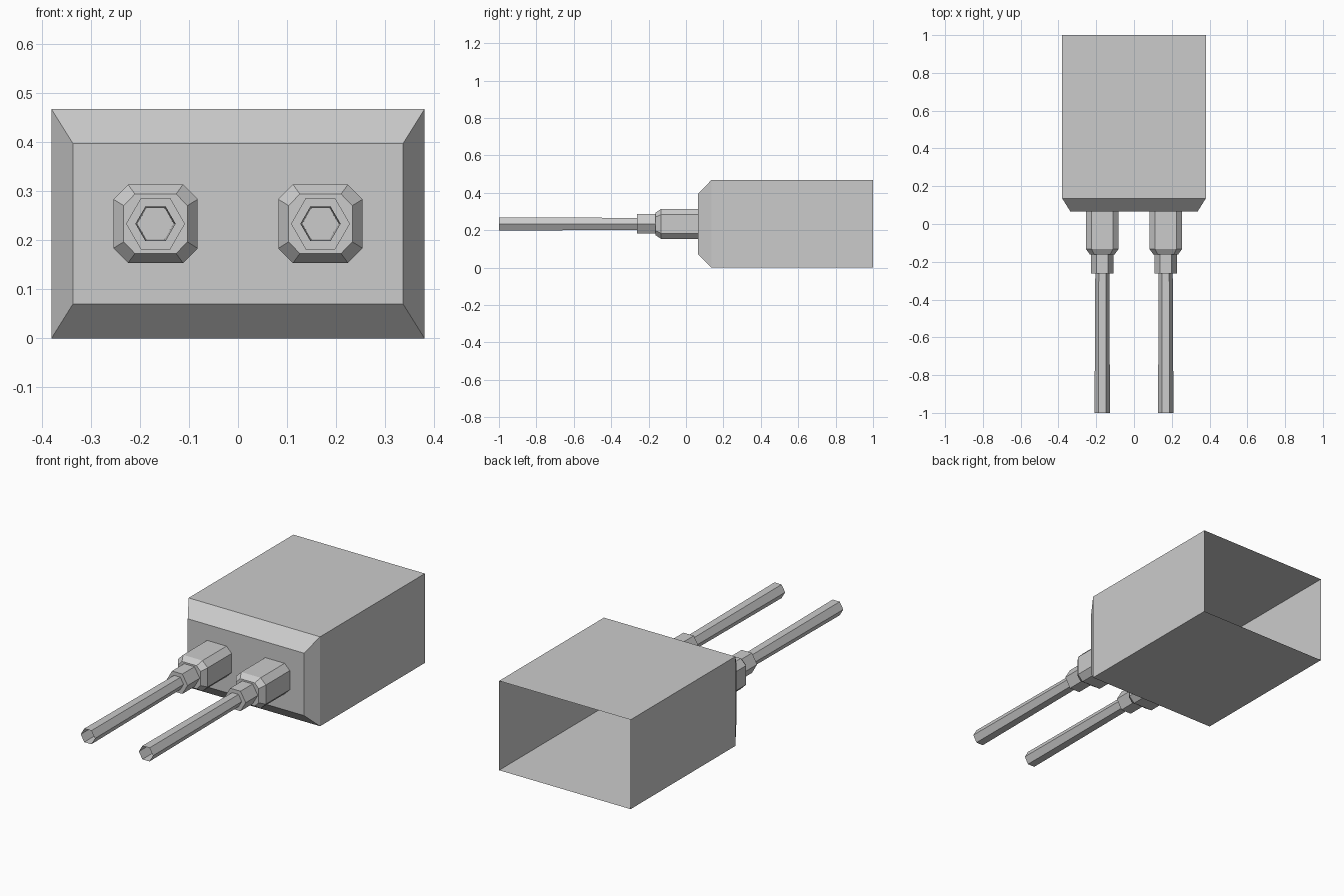
import bpy, bmesh
from math import cos, sin, pi

if "Cube" in bpy.data.objects:
    bpy.data.objects.remove(bpy.data.objects["Cube"])

CX, CZ = 0.168, 0.2335   # centre of the right-hand pin


def rect(hx, hz, z0):
    return [(hx, z0 - hz), (hx, z0 + hz), (-hx, z0 + hz), (-hx, z0 - hz)]


def octagon(hx, hz, fx, fz):
    pts = [(hx, -fz), (hx, fz), (fx, hz), (-fx, hz),
           (-hx, fz), (-hx, -fz), (-fx, -hz), (fx, -hz)]
    return [(CX + x, CZ + z) for x, z in pts]


def hexagon(r):
    return [(CX + r * cos(i * pi / 3), CZ + r * sin(i * pi / 3)) for i in range(6)]


def loft(name, sections, cap_front=True, mirror=False):
    """Skin (y, ring) sections from front to back; the back stays open."""
    bm = bmesh.new()
    rings = [[bm.verts.new((x, y, z)) for x, z in ring] for y, ring in sections]
    for f, b in zip(rings, rings[1:]):
        for i in range(len(f)):
            j = (i + 1) % len(f)
            bm.faces.new((f[i], b[i], b[j], f[j]))
    if cap_front:
        bm.faces.new(rings[0])
    mesh = bpy.data.meshes.new(name)
    bm.to_mesh(mesh)
    bm.free()
    ob = bpy.data.objects.new(name, mesh)
    bpy.context.collection.objects.link(ob)
    if mirror:
        ob.modifiers.new("Mirror", 'MIRROR')
    return ob


# Housing: thin box, open at the back, chamfered front
loft("housing", [(0.065, rect(0.336, 0.163, CZ)),
                 (0.135, rect(0.38, 0.2335, CZ)),
                 (1.0, rect(0.38, 0.2335, CZ))])

# Octagonal bases with a chamfered front edge
loft("pin_base", [(-0.162, octagon(0.065, 0.0605, 0.042, 0.037)),
                  (-0.133, octagon(0.086, 0.080, 0.056, 0.050)),
                  (0.065, octagon(0.086, 0.080, 0.056, 0.050))], mirror=True)

# Hexagonal collars
loft("pin_collar", [(-0.262, hexagon(0.060)), (-0.162, hexagon(0.060))], mirror=True)

# Long hexagonal tubes, open at the tip and slightly narrower at the collar
loft("pin_tube", [(-1.0, hexagon(0.041)), (-0.262, hexagon(0.037))],
     cap_front=False, mirror=True)
